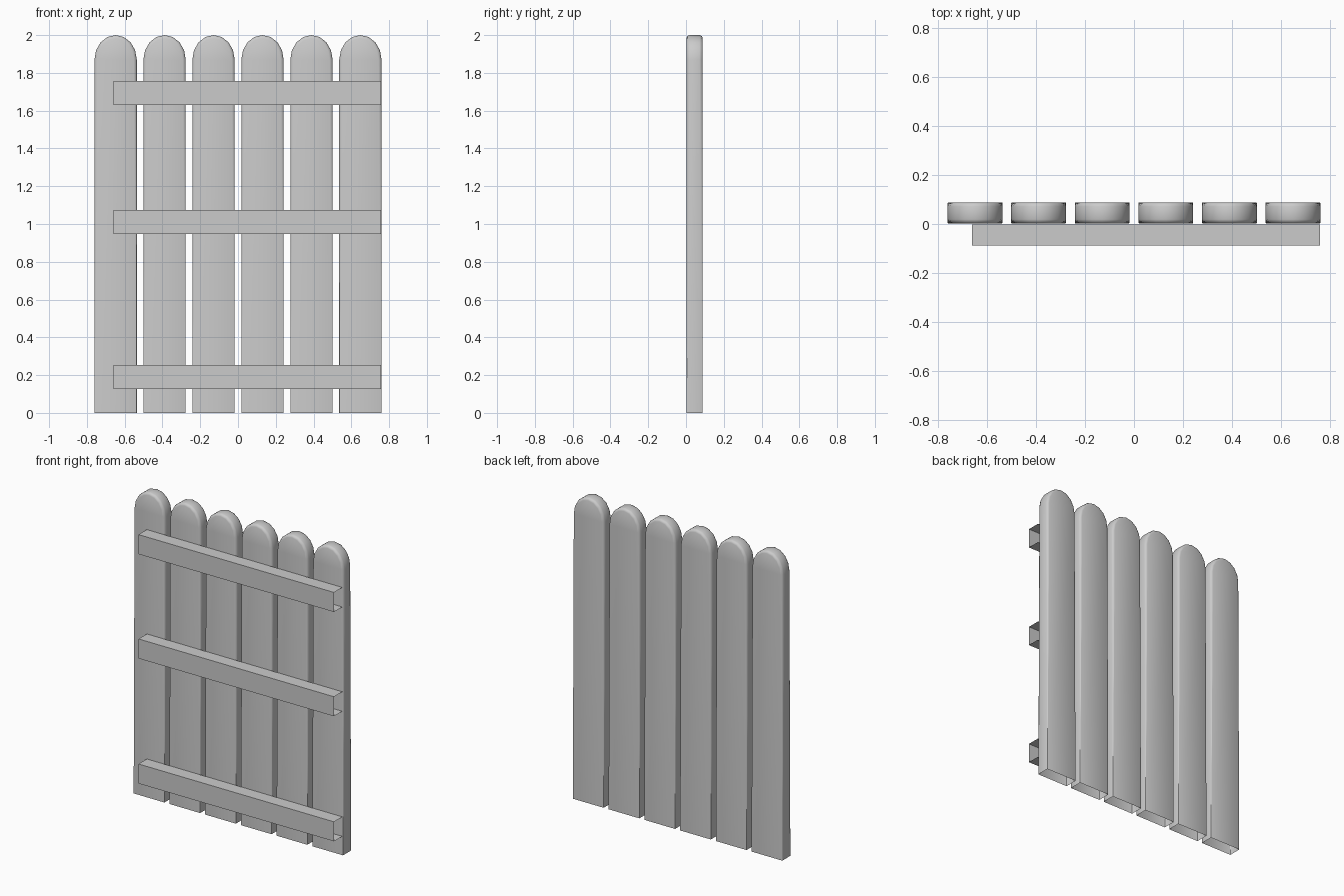
import bpy, bmesh, math

if "Cube" in bpy.data.objects:
    bpy.data.objects.remove(bpy.data.objects["Cube"])


def finish(bm, name):
    bmesh.ops.recalc_face_normals(bm, faces=bm.faces)
    mesh = bpy.data.meshes.new(name)
    bm.to_mesh(mesh)
    bm.free()
    ob = bpy.data.objects.new(name, mesh)
    bpy.context.collection.objects.link(ob)
    return ob


HALF_W, Y0, Y1 = 0.112, 0.003, 0.088
ARCH_Z, TOP, BEVEL = 1.87, 2.0, 0.016


def plank(name, cx):
    # Outline from bottom right, over the arch, to bottom left
    arch = [math.pi * i / 8 for i in range(9)]
    outline = [(1, None)] + [(math.cos(a), a) for a in arch] + [(-1, None)]
    # Rounded edge through the thickness: (inset, depth) in bevel units
    q = [math.radians(d) for d in (0, 45, 90)]
    front = [(1 - math.sin(a), 1 - math.cos(a)) for a in q]
    bm = bmesh.new()
    rings = []
    for side in (0, 1):
        for inset, depth in (front if side == 0 else front[::-1]):
            ring = []
            for c, a in outline:
                b = BEVEL if a is not None else 0.002  # bevel fades at the foot
                x = cx + c * (HALF_W - b * inset)
                z = 0 if a is None else ARCH_Z + math.sin(a) * (TOP - ARCH_Z - b * inset)
                y = Y0 + b * depth if side == 0 else Y1 - b * depth
                ring.append(bm.verts.new((x, y, z)))
            rings.append(ring)
    for r, s in zip(rings, rings[1:]):
        for i in range(len(r) - 1):        # foot is left open
            bm.faces.new((r[i], r[i + 1], s[i + 1], s[i]))
    bm.faces.new(rings[0])
    bm.faces.new(rings[-1][::-1])
    ob = finish(bm, name)
    for p in ob.data.polygons:
        p.use_smooth = True


def rail(name, z0, z1):
    # Channel: front, top and bottom only, open at the ends and back
    section = [(-0.002, z0), (-0.088, z0), (-0.088, z1), (-0.002, z1)]
    bm = bmesh.new()
    a, b = [[bm.verts.new((x, y, z)) for y, z in section] for x in (-0.66, 0.758)]
    for i in range(3):
        bm.faces.new((a[i], b[i], b[i + 1], a[i + 1]))
    bm.normal_update()
    finish(bm, name)


# Six upright planks
for i in range(6):
    plank(f"plank_{i + 1}", -0.648 + 0.2592 * i)

# Three cross rails
for name, z in (("rail_low", 0.126), ("rail_middle", 0.946), ("rail_high", 1.63)):
    rail(name, z, z + 0.128)
